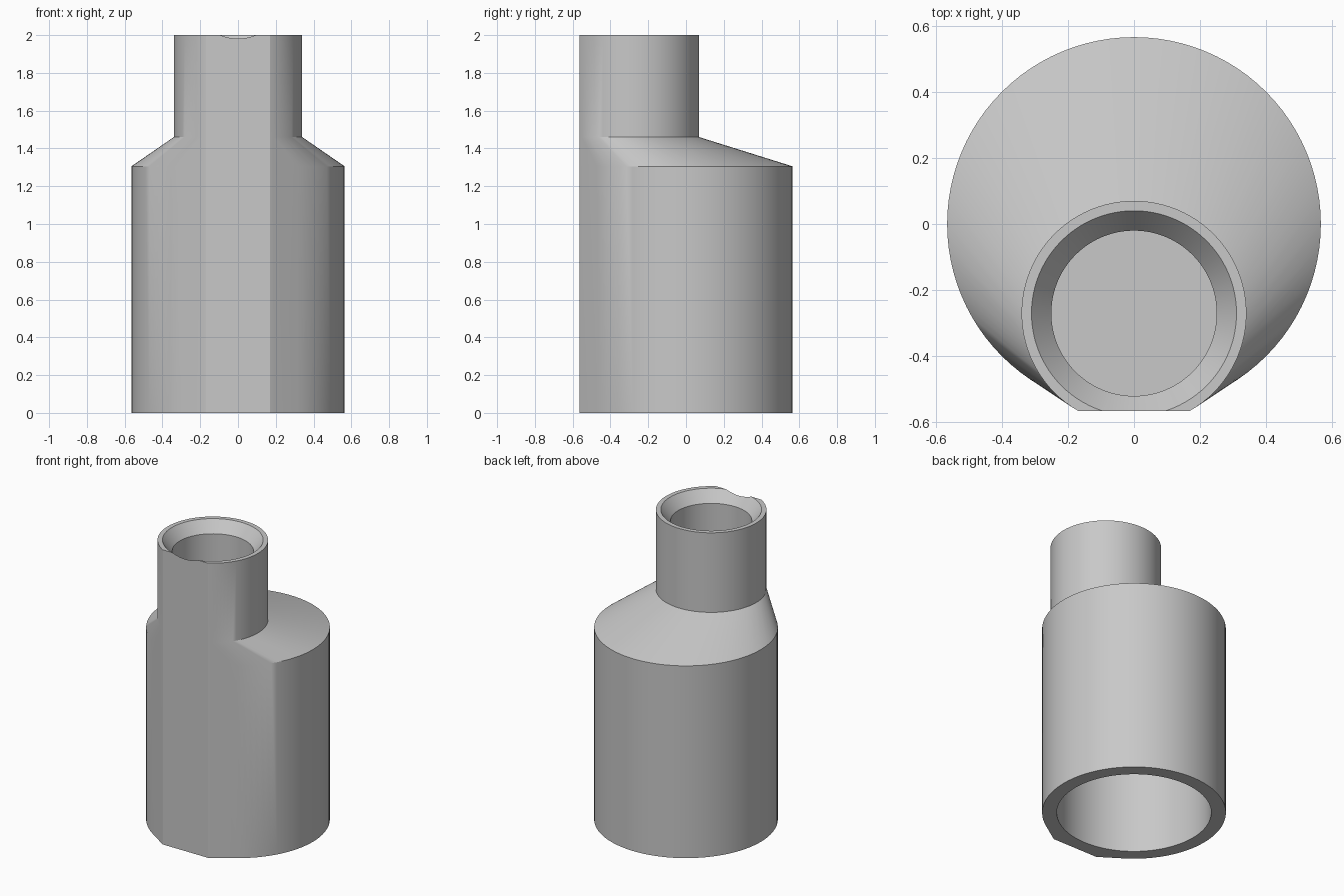
import bpy, bmesh
from math import sin, cos, tau, radians

SEG = 96
BODY_R, NECK_R, NECK_Y = 0.565, 0.34, -0.27
SHOULDER_Z, NECK_Z, TOP_Z = 1.305, 1.46, 2.0
FRONT_Y = -0.565

default = bpy.data.objects.get("Cube")
if default:
    bpy.data.objects.remove(default, do_unlink=True)

grey = bpy.data.materials.new("plain grey")
grey.use_nodes = True
colour = (0.58, 0.58, 0.58, 1)
grey.diffuse_color = colour
grey.node_tree.nodes["Principled BSDF"].inputs["Base Color"].default_value = colour


def ring(bm, r, y, z):
    return [bm.verts.new((r * cos(tau * i / SEG), y + r * sin(tau * i / SEG), z))
            for i in range(SEG)]


def make_object(name, bm):
    bmesh.ops.recalc_face_normals(bm, faces=bm.faces)
    mesh = bpy.data.meshes.new(name)
    bm.to_mesh(mesh)
    bm.free()
    mesh.materials.append(grey)
    ob = bpy.data.objects.new(name, mesh)
    bpy.context.collection.objects.link(ob)
    return ob


def turned_cutter(name, y, profile):
    """Closed solid through circles given as (radius, height)."""
    bm = bmesh.new()
    rings = [ring(bm, r, y, z) for r, z in profile]
    for a, b in zip(rings, rings[1:]):
        for i in range(SEG):
            j = (i + 1) % SEG
            bm.faces.new((a[i], a[j], b[j], b[i]))
    bm.faces.new(rings[0][::-1])
    bm.faces.new(rings[-1])
    ob = make_object(name, bm)
    ob.hide_render = True
    return ob


# Body and sloping shoulder: hull of the wide cylinder and the offset neck column
bm = bmesh.new()
for r, y, top in ((BODY_R, 0, SHOULDER_Z), (NECK_R, NECK_Y, NECK_Z)):
    ring(bm, r, y, 0)
    ring(bm, r, y, top)
bmesh.ops.convex_hull(bm, input=bm.verts[:])
bmesh.ops.delete(bm, geom=[v for v in bm.verts if not v.link_faces], context='VERTS')
bmesh.ops.dissolve_limit(bm, angle_limit=radians(0.5), verts=bm.verts[:], edges=bm.edges[:])

# Neck: raise the flat top of the shoulder
bm.normal_update()
caps = [f for f in bm.faces if all(abs(v.co.z - NECK_Z) < 0.001 for v in f.verts)]
raised = bmesh.ops.extrude_face_region(bm, geom=caps)["geom"]
bmesh.ops.delete(bm, geom=[f for f in caps if f.is_valid], context='FACES')
for v in raised:
    if isinstance(v, bmesh.types.BMVert):
        v.co.z = TOP_Z

# Flat front
bmesh.ops.bisect_plane(bm, geom=bm.verts[:] + bm.edges[:] + bm.faces[:],
                       plane_co=(0, FRONT_Y, 0), plane_no=(0, -1, 0), clear_outer=True)
bmesh.ops.holes_fill(bm, edges=[e for e in bm.edges if e.is_boundary], sides=0)
adapter = make_object("offset_adapter", bm)

# Chamfered neck socket (slope carried past the rim) and wide socket underneath
cutters = [
    turned_cutter("neck_socket_cutter", NECK_Y,
                  [(0.25, 1.5), (0.25, 1.925), (0.31, TOP_Z), (0.35, TOP_Z + 0.05)]),
    turned_cutter("base_socket_cutter", 0, [(0.475, -0.1), (0.475, 1.2)]),
]
for cutter in cutters:
    mod = adapter.modifiers.new(cutter.name, 'BOOLEAN')
    mod.operation = 'DIFFERENCE'
    mod.solver = 'EXACT'
    mod.object = cutter

# Bake the cuts, drop the cutters, shade smooth with sharp edges kept
graph = bpy.context.evaluated_depsgraph_get()
baked = bpy.data.meshes.new_from_object(adapter.evaluated_get(graph))
adapter.modifiers.clear()
adapter.data = baked
for cutter in cutters:
    bpy.data.objects.remove(cutter, do_unlink=True)
bpy.ops.object.select_all(action='DESELECT')
adapter.select_set(True)
bpy.context.view_layer.objects.active = adapter
bpy.ops.object.shade_smooth_by_angle(angle=radians(25))
